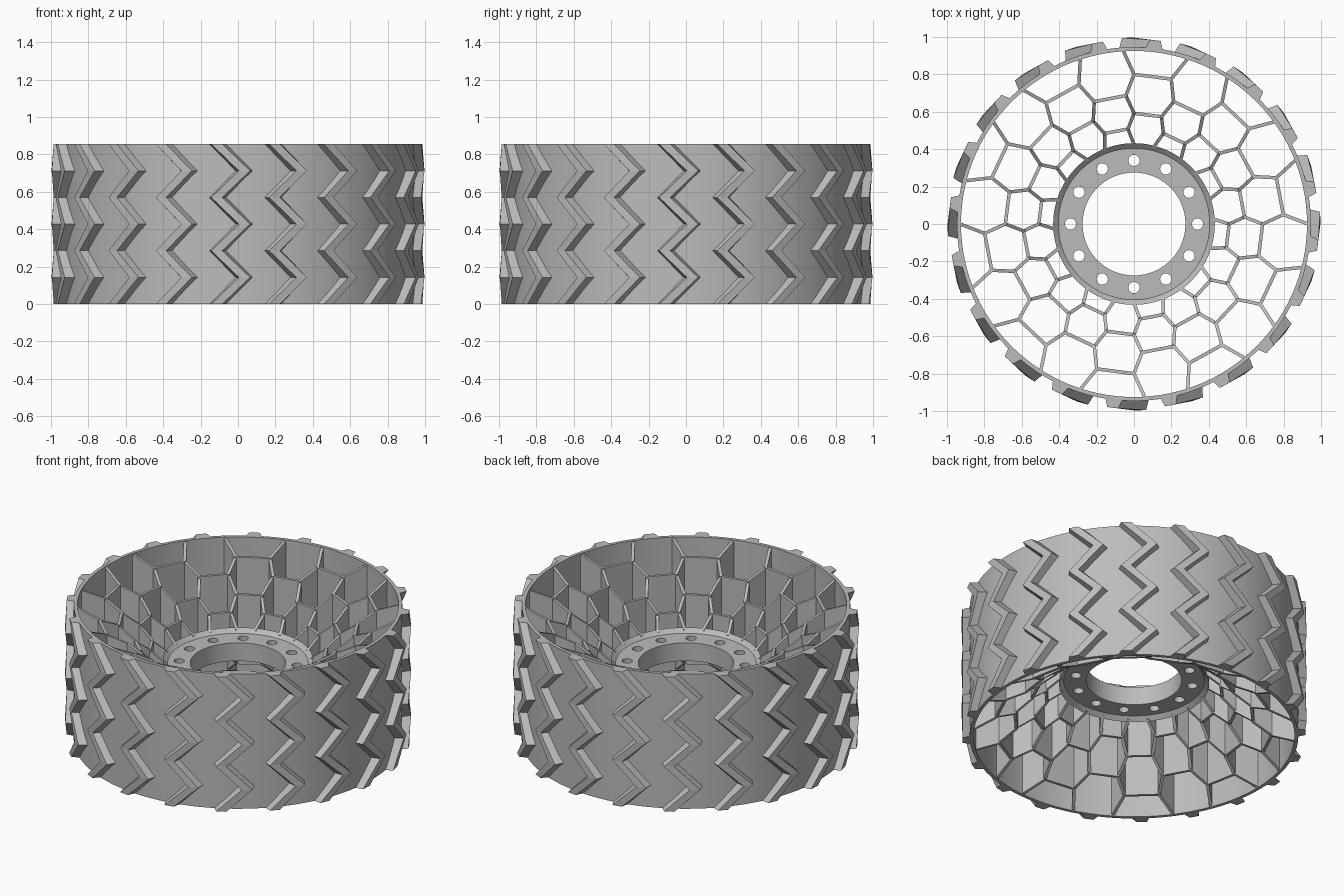
import bpy, bmesh
from math import sin, cos, radians, tau

cube = bpy.data.objects.get("Cube")
if cube:
    bpy.data.objects.remove(cube)

H = 0.855          # overall height
CELLS = 10         # honeycomb cells per row
TREADS = 20        # zigzag tread bars

grey = bpy.data.materials.new("grey_rubber")
grey.use_nodes = True
grey.diffuse_color = (0.5, 0.5, 0.5, 1)
grey.node_tree.nodes["Principled BSDF"].inputs["Base Color"].default_value = (0.5, 0.5, 0.5, 1)


def polar(r, deg, z=0.0):
    return (r * cos(radians(deg)), r * sin(radians(deg)), z)


def finish(name, bm, smooth=False):
    bmesh.ops.recalc_face_normals(bm, faces=bm.faces)
    mesh = bpy.data.meshes.new(name)
    bm.to_mesh(mesh)
    bm.free()
    mesh.materials.append(grey)
    obj = bpy.data.objects.new(name, mesh)
    bpy.context.collection.objects.link(obj)
    if smooth:
        bpy.ops.object.select_all(action='DESELECT')
        obj.select_set(True)
        bpy.context.view_layer.objects.active = obj
        bpy.ops.object.shade_smooth_by_angle(angle=radians(30))
    return obj


def skin(bm, loops, closed):
    """Join equal loops of points into a tube, capped when open."""
    rings = [[bm.verts.new(p) for p in loop] for loop in loops]
    n = len(rings[0])
    pairs = list(zip(rings, rings[1:]))
    if closed:
        pairs.append((rings[-1], rings[0]))
    else:
        bm.faces.new(rings[0])
        bm.faces.new(rings[-1])
    for a, b in pairs:
        for i in range(n):
            j = (i + 1) % n
            bm.faces.new((a[i], a[j], b[j], b[i]))


def lathe(name, profile, segments=120):
    bm = bmesh.new()
    skin(bm, [[polar(r, 360 * s / segments, z) for r, z in profile]
              for s in range(segments)], True)
    return finish(name, bm, True)


# Outer band
lathe("tire_band", [(0.925, 0), (0.946, 0), (0.946, H), (0.925, H)])

# Hub drum with sloping lips
lathe("hub_drum", [(0.405, 0.37), (0.432, 0.345), (0.432, H - 0.345), (0.405, H - 0.37)])

# Hub flange with bolt holes
curve = bpy.data.curves.new("hub_flange", 'CURVE')
curve.dimensions = '2D'
curve.fill_mode = 'BOTH'
curve.extrude = H / 2 - 0.37


def circle(cx, cy, radius, count):
    spline = curve.splines.new('POLY')
    spline.points.add(count - 1)
    for i, p in enumerate(spline.points):
        a = tau * i / count
        p.co = (cx + radius * cos(a), cy + radius * sin(a), 0, 1)
    spline.use_cyclic_u = True


circle(0, 0, 0.41, 96)
circle(0, 0, 0.275, 96)
for k in range(12):
    x, y, _ = polar(0.34, 30 * k)
    circle(x, y, 0.03, 24)
flange = bpy.data.objects.new("hub_flange", curve)
flange.location.z = H / 2
curve.materials.append(grey)
bpy.context.collection.objects.link(flange)
bpy.ops.object.select_all(action='DESELECT')
flange.select_set(True)
bpy.context.view_layer.objects.active = flange
bpy.ops.object.convert(target='MESH')


# Honeycomb web, dished towards the hub on both sides
def dish(r):
    if r > 0.69:
        return max(0.003, (0.93 - r) * 0.5)
    return 0.12 + (0.69 - r) * 0.88


def wall(bm, a, b, half=0.009):
    (ax, ay, _), (bx, by, _) = polar(*a), polar(*b)
    dx, dy = bx - ax, by - ay
    length = (dx * dx + dy * dy) ** 0.5
    nx, ny = -dy / length * half, dx / length * half
    ex, ey = dx / length * 0.004, dy / length * 0.004
    loops = []
    for x, y, r in ((ax - ex, ay - ey, a[0]), (bx + ex, by + ey, b[0])):
        d = dish(r)
        loops.append([(x + nx, y + ny, d), (x - nx, y - ny, d),
                      (x - nx, y - ny, H - d), (x + nx, y + ny, H - d)])
    skin(bm, loops, False)


levels = [0.93, 0.80, 0.688, 0.592, 0.509, 0.425]
step = 360 / CELLS
half_edge = step * 0.2
bm = bmesh.new()
for i, r in enumerate(levels):
    for k in range(CELLS):
        mid = 82.8 + step * (k + (0.5 if i % 2 == 0 else 0))
        if 0 < i < len(levels) - 1:
            wall(bm, (r, mid - half_edge), (r, mid + half_edge))
        if i < len(levels) - 1:
            for s in (-1, 1):
                wall(bm, (r, mid + s * half_edge),
                     (levels[i + 1], mid + s * (step / 2 - half_edge)))
finish("honeycomb_web", bm)

# Zigzag tread bars with chamfered sides
bm = bmesh.new()
for k in range(TREADS):
    centre = -92.3 + 360 / TREADS * k
    loops = []
    for i in range(7):
        side = 1 if i % 2 else -1
        mid = centre + side * 4.3
        top = 0.993 + side * 0.004
        z = H * i / 6
        loops.append([polar(0.938, mid - 2.9, z), polar(top, mid - 1.7, z),
                      polar(top, mid + 1.7, z), polar(0.938, mid + 2.9, z)])
    skin(bm, loops, False)
finish("tread_bars", bm)
